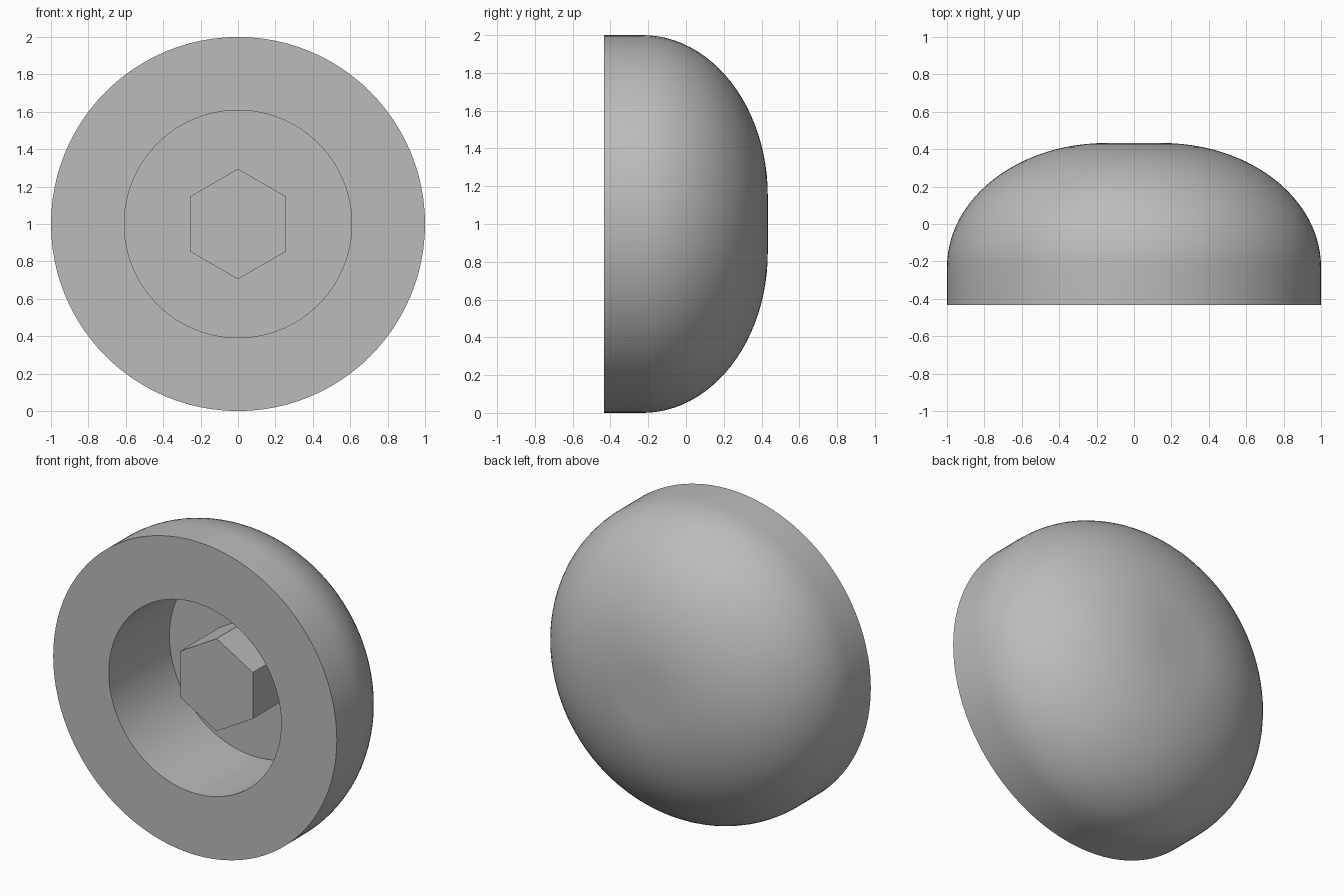
import bpy, bmesh, math
from mathutils import Matrix, Vector

cube = bpy.data.objects.get("Cube")
if cube:
    bpy.data.objects.remove(cube, do_unlink=True)

grey = bpy.data.materials.new("plain grey")
grey.use_nodes = True
COLOUR = (0.5, 0.5, 0.5, 1)
grey.diffuse_color = COLOUR
grey.node_tree.nodes["Principled BSDF"].inputs["Base Color"].default_value = COLOUR

FRONT, BACK, FLOOR = -0.433, 0.433, 0.177
HOLE_RADIUS, CENTRE_Z = 0.608, 1.0


def finish(name, bm):
    bmesh.ops.recalc_face_normals(bm, faces=bm.faces)
    mesh = bpy.data.meshes.new(name)
    bm.to_mesh(mesh)
    bm.free()
    mesh.materials.append(grey)
    obj = bpy.data.objects.new(name, mesh)
    bpy.context.collection.objects.link(obj)
    return obj


# Domed cap with a round recess, as (radius, y) points turned around the y axis
profile = [(0, FLOOR), (HOLE_RADIUS, FLOOR), (HOLE_RADIUS, FRONT), (1, FRONT)]
flat, shoulder, steps = 0.15, -0.23, 24
for i in range(steps + 1):
    a = math.pi / 2 * i / steps
    profile.append((flat + (1 - flat) * math.cos(a),
                    shoulder + (BACK - shoulder) * math.sin(a)))
profile.append((0, BACK))

bm = bmesh.new()
verts = [bm.verts.new((r, y, CENTRE_Z)) for r, y in profile]
edges = [bm.edges.new(pair) for pair in zip(verts, verts[1:])]
bmesh.ops.spin(bm, geom=verts + edges, cent=(0, 0, CENTRE_Z), axis=(0, 1, 0),
               angle=math.tau, steps=96)
bmesh.ops.remove_doubles(bm, verts=bm.verts, dist=0.0001)
cap = finish("domed_cap", bm)
bpy.context.view_layer.objects.active = cap
cap.select_set(True)
bpy.ops.object.shade_smooth_by_angle(angle=math.radians(30))

# Hexagonal post standing on the recess floor, with a corner at the top
post_front = FRONT + 0.217
bm = bmesh.new()
bmesh.ops.create_cone(bm, cap_ends=True, segments=6, radius1=0.295, radius2=0.295,
                      depth=FLOOR - post_front)
bmesh.ops.transform(bm, verts=bm.verts,
                    matrix=Matrix.Translation(Vector((0, (FLOOR + post_front) / 2, CENTRE_Z)))
                    @ Matrix.Rotation(math.pi / 2, 4, 'X'))
finish("hex_post", bm)
